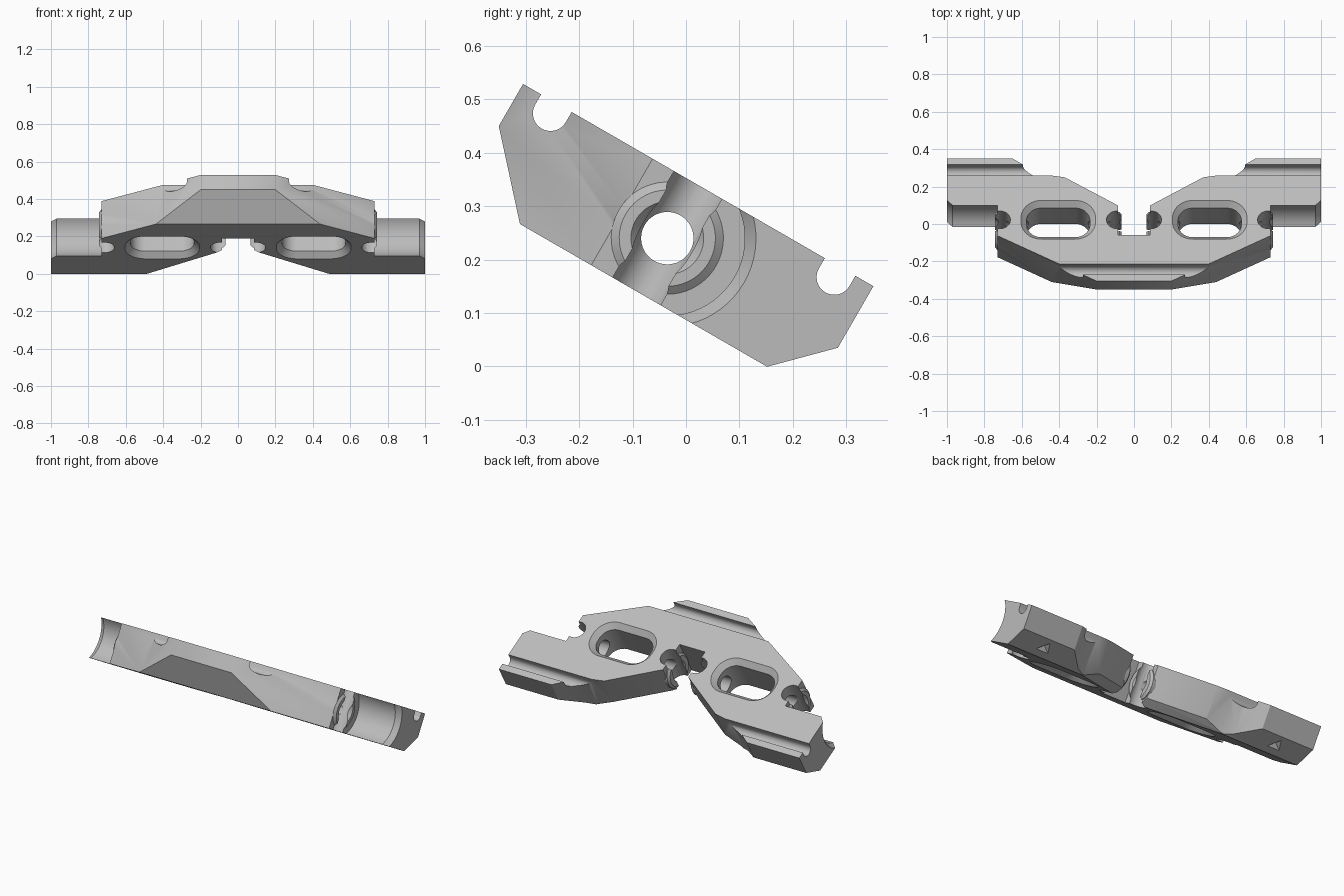
import bpy
import bmesh
from math import cos, sin, pi, radians
from mathutils import Vector, Matrix

cube = bpy.data.objects.get("Cube")
if cube:
    bpy.data.objects.remove(cube, do_unlink=True)

metal = bpy.data.materials.new("machined grey")
metal.use_nodes = True
GREY = (0.5, 0.5, 0.5, 1)
metal.diffuse_color = GREY
metal.node_tree.nodes["Principled BSDF"].inputs["Base Color"].default_value = GREY

TOP = 0.115      # half thickness of the plate
FRONT, BACK = -0.378, 0.379
BORE = 0.049


def loft(name, rings):
    """Closed solid through a list of matching point rings."""
    bm = bmesh.new()
    loops = [[bm.verts.new(p) for p in ring] for ring in rings]
    n = len(loops[0])
    for a, b in zip(loops, loops[1:]):
        for i in range(n):
            j = (i + 1) % n
            bm.faces.new((a[i], a[j], b[j], b[i]))
    bm.faces.new(loops[0][::-1])
    bm.faces.new(loops[-1])
    bmesh.ops.recalc_face_normals(bm, faces=bm.faces)
    mesh = bpy.data.meshes.new(name)
    bm.to_mesh(mesh)
    bm.free()
    mesh.materials.append(metal)
    obj = bpy.data.objects.new(name, mesh)
    bpy.context.collection.objects.link(obj)
    return obj


def turned(name, stations):
    """Solid of revolution about the x axis from (x, radius) pairs."""
    n = 64
    return loft(name, [[(x, r * cos(2 * pi * i / n), r * sin(2 * pi * i / n))
                        for i in range(n)] for x, r in stations])


def combine(target, tool, operation="DIFFERENCE"):
    mod = target.modifiers.new("cut", "BOOLEAN")
    mod.operation = operation
    mod.solver = "EXACT"
    mod.object = tool
    bpy.context.view_layer.objects.active = target
    bpy.ops.object.modifier_apply(modifier=mod.name)
    bpy.data.objects.remove(tool, do_unlink=True)


def rounded_slot(cx, hx, hy, r, z):
    """Rounded rectangle ring at height z."""
    pts = []
    for q, (sx, sy) in enumerate([(1, 1), (-1, 1), (-1, -1), (1, -1)]):
        for k in range(13):
            a = pi / 2 * (q + k / 12)
            pts.append((cx + sx * (hx - r) + r * cos(a), sy * (hy - r) + r * sin(a), z))
    return pts


# Side profile: bar with chamfered underside and two round-bottomed grooves
def groove(v):
    return [(v + 0.033 * cos(a), 0.093 + 0.033 * sin(a))
            for a in [pi + pi * k / 16 for k in range(17)]]


def groove_edge(v):
    arc = groove(v)
    return [(arc[0][0], TOP)] + arc + [(arc[-1][0], TOP)]


profile = ([(FRONT, 0.024), (FRONT, TOP)] + groove_edge(-0.306) + groove_edge(0.307)
           + [(BACK, TOP), (BACK, -0.018), (0.282, -TOP), (-0.252, -TOP)])
body = loft("bracket_body", [[(x, v, w) for v, w in profile] for x in (-1, 1)])

# Plan outline, mirrored left to right
half = [(0.2, FRONT), (0.73, -0.098), (0.73, 0.06), (1.1, 0.06), (1.1, 0.5), (0.66, 0.5),
        (0.65, BACK), (0.6, 0.345), (0.54, 0.305), (0.47, 0.278), (0.37, 0.262),
        (0.085, 0.088), (0.085, -0.095)]
half[0:1] = [(0.2, -0.5), (0.2, FRONT)]
outline = half + [(-x, v) for x, v in reversed(half)]
combine(body, loft("plan", [[(x, v, w) for x, v in outline] for w in (-0.3, 0.3)]),
        "INTERSECT")

for side in (1, -1):
    # Chamfer under the slanted rear edge
    a, b = Vector((0.0, 0.036, 0)), Vector((0.47, 0.323, 0))
    along = (b - a).normalized()
    out = Vector((-along.y, along.x, 0))
    tri = [(0, -TOP + 0.045), (-0.045 - 0.02, -TOP - 0.02), (0.1, -TOP - 0.02),
           (0.1, -TOP + 0.145)]
    ends = []
    for p in (a + along * 0.02, b):
        ring = [p + out * d + Vector((0, 0, w)) for d, w in tri]
        ends.append([(side * q.x, q.y, q.z) for q in ring])
    combine(body, loft("rear_chamfer", ends))

    # Round clearance in front of the rear arm, flared at its outer end
    combine(body, turned("arm_relief", [(side * x, r) for x, r in
                                        [(0.73, 0.145), (0.97, 0.145), (1.02, 0.18)]]))

    # Raised rings around the cross bore
    combine(body, turned("outer_ring", [(side * x, r) for x, r in
                                        [(0.68, 0.105), (0.73, 0.105), (0.742, 0.09)]]),
            "UNION")
    combine(body, turned("inner_ring", [(side * x, r) for x, r in
                                        [(0.068, 0.088), (0.08, 0.1), (0.12, 0.1)]]),
            "UNION")

    # Cross bore with eased mouths
    combine(body, turned("bore", [(side * x, r) for x, r in
                                  [(0.05, 0.075), (0.08, BORE), (0.72, BORE), (0.75, 0.075)]]))

    # Large window with chamfered rims
    levels = [(-0.13, 0.215, 0.135, 0.125), (-0.085, 0.17, 0.09, 0.08),
              (0.085, 0.17, 0.09, 0.08), (0.13, 0.215, 0.135, 0.125)]
    combine(body, loft("window", [rounded_slot(side * 0.405, hx, hy, r, w)
                                  for w, hx, hy, r in levels]))

    # Bolt holes
    for x, v in [(0.093, -0.197), (0.715, 0.202), (0.898, 0.202)]:
        combine(body, loft("bolt_hole", [rounded_slot(side * x, 0.054, 0.054, 0.0539, w)
                                         for w in (-0.2, 0.2)]))

    # Three-sided notch in the arm's lower chamfer
    spin = Matrix.Translation((side * 0.8, 0.33, -0.067)) @ Matrix.Rotation(radians(45), 4, "X")
    ring = [(cos(t), sin(t)) for t in [pi / 2 + k * 2 * pi / 3 for k in range(3)]]
    combine(body, loft("notch", [[spin @ Vector((r * c, r * s, z)) for c, s in ring]
                                 for z, r in [(0.032, 0.001), (-0.02, 0.073)]]))

# Tilt the finished plate and smooth the round surfaces
body.matrix_world = Matrix.Translation((0, -0.035, 0.24)) @ Matrix.Rotation(radians(-30), 4, "X")
bpy.ops.object.select_all(action="DESELECT")
body.select_set(True)
bpy.context.view_layer.objects.active = body
bpy.ops.object.shade_smooth_by_angle(angle=radians(30))
